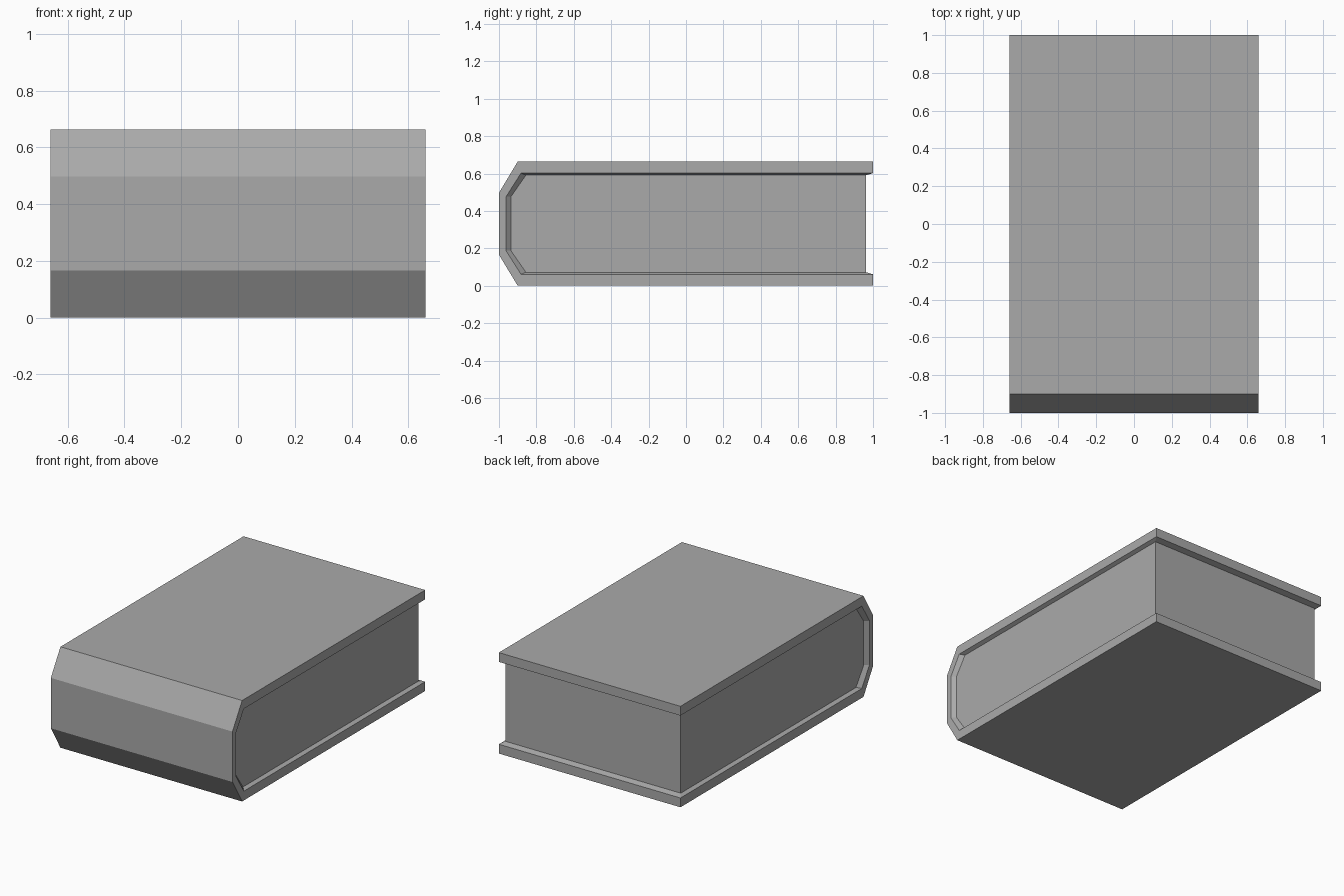
import bpy
import bmesh

cube = bpy.data.objects.get("Cube")
if cube:
    bpy.data.objects.remove(cube, do_unlink=True)

HEIGHT = 0.663
HALF_W = 0.66      # cover half width
PAGE_W = 0.636     # page block half width

grey = bpy.data.materials.new("plain grey")
grey.use_nodes = True
colour = (0.4, 0.4, 0.4, 1)
grey.diffuse_color = colour
grey.node_tree.nodes["Principled BSDF"].inputs["Base Color"].default_value = colour


def section(points):
    """Mirror the upper half of a (y, z) section about mid height."""
    return points + [(y, HEIGHT - z) for y, z in reversed(points)]


def row(bm, points, x):
    return [bm.verts.new((x, y, z)) for y, z in points]


def bridge(bm, a, b):
    for i in range(len(a) - 1):
        bm.faces.new((a[i], a[i + 1], b[i + 1], b[i]))


def finish(bm, name):
    bmesh.ops.recalc_face_normals(bm, faces=bm.faces)
    mesh = bpy.data.meshes.new(name)
    bm.to_mesh(mesh)
    bm.free()
    mesh.materials.append(grey)
    bpy.context.collection.objects.link(bpy.data.objects.new(name, mesh))


outer = section([(1, HEIGHT), (-0.9, HEIGHT), (-1, 0.497)])
mouth = section([(1, 0.602), (-0.882, 0.602), (-0.962, 0.476)])
block = section([(0.963, 0.591), (-0.856, 0.591), (-0.936, 0.476)])

# Cover: boards and faceted spine, with a sloped lip running in to the pages
bm = bmesh.new()
rows = [row(bm, p, x) for p, x in (
    (block, PAGE_W), (mouth, HALF_W), (outer, HALF_W),
    (outer, -HALF_W), (mouth, -HALF_W), (block, -PAGE_W))]
for a, b in zip(rows, rows[1:]):
    bridge(bm, a, b)
# Open edges of both boards
for end in (0, -1):
    page_r, mouth_r, outer_r, outer_l, mouth_l, page_l = [r[end] for r in rows]
    bm.faces.new((mouth_r, outer_r, outer_l, mouth_l))
    bm.faces.new((page_r, mouth_r, mouth_l, page_l))
finish(bm, "book_cover")

# Page block filling the cover
bm = bmesh.new()
left, right = row(bm, block, PAGE_W), row(bm, block, -PAGE_W)
bridge(bm, left + left[:1], right + right[:1])
bm.faces.new(left)
bm.faces.new(right)
finish(bm, "page_block")
